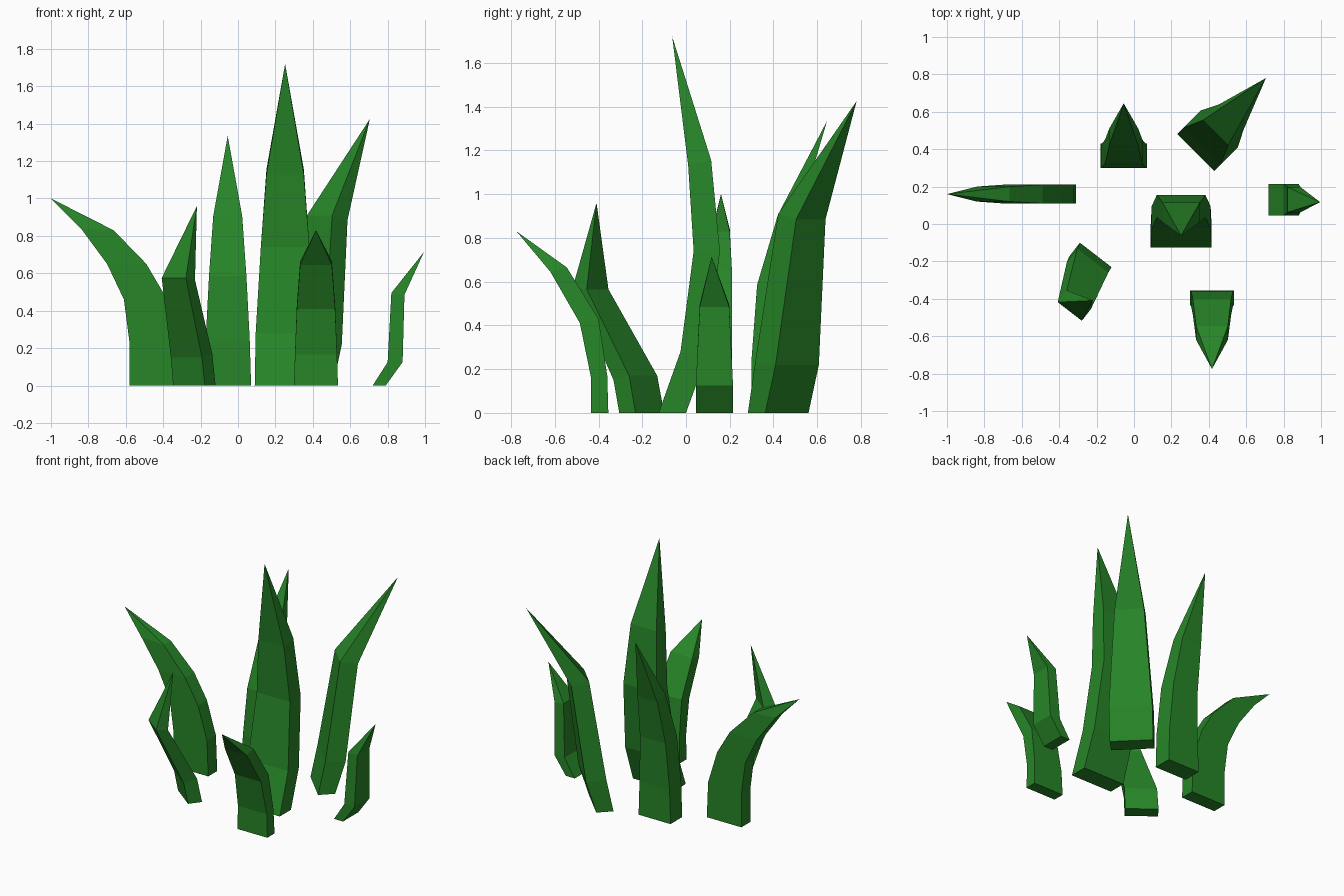
import bpy, bmesh, math

green = bpy.data.materials.new("leaf green")
green.diffuse_color = (0.02, 0.235, 0.021, 1)


def blade(name, heading, side, rings, tip):
    """Pointed four-sided blade that bends along 'heading' (degrees).
    rings: (inner v, inner z, outer v, outer z, width, side shift); tip: (v, z, side shift).
    v is the distance from the origin along the heading, side the offset across it."""
    a = math.radians(heading)
    vx, vy = math.cos(a), math.sin(a)

    def pt(u, v, z):
        # the across direction is the heading turned by -90 degrees
        return (v * vx + u * vy, v * vy - u * vx, z)

    bm = bmesh.new()
    loops = []
    for va, za, vb, zb, w, s in rings:
        c, h = side + s, w / 2
        loops.append([bm.verts.new(pt(*p)) for p in
                      ((c - h, va, za), (c + h, va, za), (c + h, vb, zb), (c - h, vb, zb))])
    bm.faces.new(loops[0])
    for lo, hi in zip(loops, loops[1:]):
        for i in range(4):
            j = (i + 1) % 4
            bm.faces.new((lo[i], lo[j], hi[j], hi[i]))
    top = bm.verts.new(pt(side + tip[2], tip[0], tip[1]))
    for i in range(4):
        bm.faces.new((loops[-1][i], loops[-1][(i + 1) % 4], top))
    bmesh.ops.recalc_face_normals(bm, faces=bm.faces)
    me = bpy.data.meshes.new(name)
    bm.to_mesh(me)
    bm.free()
    me.materials.append(green)
    bpy.context.collection.objects.link(bpy.data.objects.new(name, me))


# Left blade, arching outwards
blade("left_blade", 180, 0.16,
      [(0.31, 0, 0.58, 0, 0.10, 0), (0.32, 0.25, 0.58, 0.23, 0.10, 0),
       (0.39, 0.48, 0.61, 0.46, 0.10, 0), (0.49, 0.65, 0.70, 0.65, 0.10, 0),
       (0.665, 0.83, 0.84, 0.84, 0.08, 0)], (1.0, 1.0, 0))

# Front left blade, leaning and twisting sideways
blade("front_left_blade", math.degrees(math.atan2(-0.79, -0.61)), 0.061,
      [(0.256, 0, 0.35, 0, 0.214, 0), (0.29, 0.17, 0.38, 0.15, 0.21, -0.006),
       (0.50, 0.565, 0.58, 0.575, 0.163, -0.075)], (0.458, 0.96, -0.137))

# Front blade, arching forwards
blade("front_blade", -90, -0.417,
      [(0.355, 0, 0.435, 0, 0.235, 0), (0.36, 0.17, 0.435, 0.165, 0.225, 0),
       (0.40, 0.43, 0.485, 0.41, 0.205, 0), (0.545, 0.665, 0.62, 0.645, 0.17, 0)],
      (0.775, 0.83, 0))

# Tall centre blade, bowed backwards with its tip forwards
blade("centre_blade", 90, 0.252,
      [(-0.125, 0, 0.0, 0, 0.325, 0), (-0.025, 0.28, 0.095, 0.26, 0.315, 0),
       (0.035, 0.74, 0.155, 0.74, 0.26, 0), (0.01, 1.13, 0.115, 1.155, 0.20, 0)],
      (-0.063, 1.72, 0))

# Back blade, leaning backwards
blade("back_blade", 90, -0.055,
      [(0.30, 0, 0.43, 0, 0.25, 0), (0.30, 0.25, 0.43, 0.24, 0.235, 0),
       (0.325, 0.585, 0.45, 0.57, 0.20, 0), (0.42, 0.905, 0.51, 0.88, 0.155, 0)],
      (0.645, 1.335, 0))

# Back right blade, leaning diagonally
blade("back_right_blade", 45, -0.037,
      [(0.503, 0, 0.615, 0, 0.28, 0), (0.55, 0.23, 0.682, 0.22, 0.28, 0),
       (0.654, 0.91, 0.77, 0.885, 0.19, 0)], (1.05, 1.425, -0.016))

# Small right blade, kinked outwards
blade("right_blade", 0, -0.13,
      [(0.72, 0, 0.79, 0, 0.17, 0), (0.80, 0.125, 0.88, 0.125, 0.17, 0),
       (0.82, 0.495, 0.89, 0.485, 0.135, 0)], (0.995, 0.715, 0.013))
